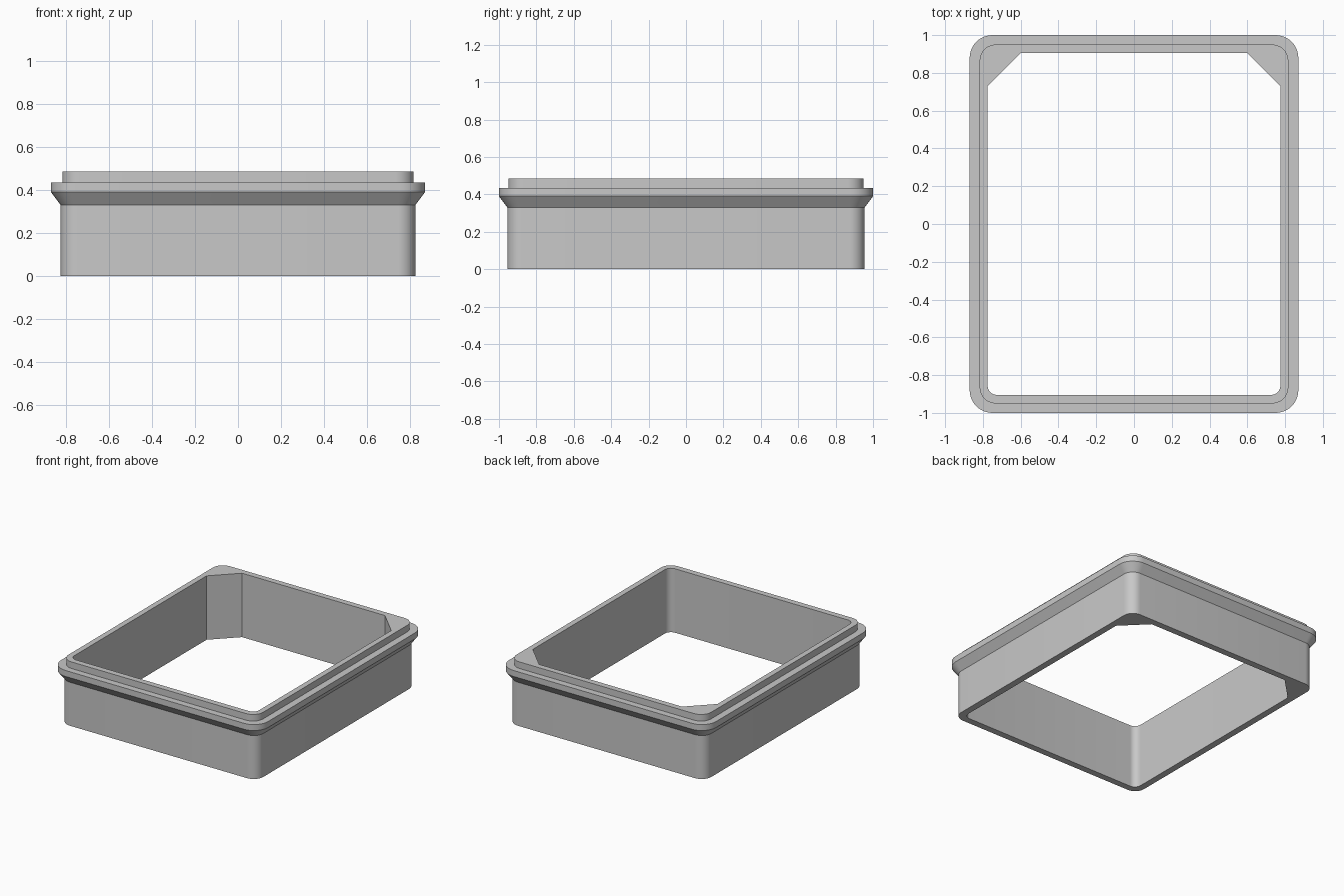
import bpy, bmesh, math
from math import cos, sin, pi

SEGMENTS = 10  # steps round each corner

if "Cube" in bpy.data.objects:
    bpy.data.objects.remove(bpy.data.objects["Cube"])

# Single grey material
grey = bpy.data.materials.new("plain_grey")
grey.use_nodes = True
colour = (0.58, 0.58, 0.58, 1)
grey.diffuse_color = colour
grey.node_tree.nodes["Principled BSDF"].inputs["Base Color"].default_value = colour


def outline(hx, hy, radius, back_cut=0):
    """Rounded rectangle; back_cut replaces the rear arcs with straight chamfers."""
    points = []
    for quarter, (sx, sy) in enumerate([(1, 1), (-1, 1), (-1, -1), (1, -1)]):
        chamfer = back_cut and sy > 0
        r = back_cut if chamfer else radius
        cx, cy = sx * (hx - r), sy * (hy - r)
        a0, a1 = quarter * pi / 2, (quarter + 1) * pi / 2
        for i in range(SEGMENTS + 1):
            t = i / SEGMENTS
            if chamfer:
                dx = cos(a0) * (1 - t) + cos(a1) * t
                dy = sin(a0) * (1 - t) + sin(a1) * t
            else:
                dx, dy = cos(a0 + t * pi / 2), sin(a0 + t * pi / 2)
            points.append((cx + r * dx, cy + r * dy))
    return points


body = outline(0.825, 0.955, 0.08)
flange = outline(0.87, 1.0, 0.12)
lip = outline(0.817, 0.95, 0.085)
opening = outline(0.775, 0.905, 0.05, back_cut=0.175)

# Closed section: up the outside, over the lip, down the opening
section = [(body, 0), (body, 0.33), (flange, 0.39), (flange, 0.435),
           (lip, 0.435), (lip, 0.485), (opening, 0.485), (opening, 0)]

bm = bmesh.new()
rings = [[bm.verts.new((x, y, z)) for x, y in pts] for pts, z in section]
for k, lower in enumerate(rings):
    upper = rings[(k + 1) % len(rings)]
    for i in range(len(lower)):
        j = (i + 1) % len(lower)
        bm.faces.new((lower[i], lower[j], upper[j], upper[i]))
bmesh.ops.recalc_face_normals(bm, faces=bm.faces)

mesh = bpy.data.meshes.new("flanged_frame")
bm.to_mesh(mesh)
bm.free()
mesh.materials.append(grey)
frame = bpy.data.objects.new("flanged_frame", mesh)
bpy.context.collection.objects.link(frame)

# Smooth corners, crisp edges
bpy.ops.object.select_all(action="DESELECT")
frame.select_set(True)
bpy.context.view_layer.objects.active = frame
bpy.ops.object.shade_smooth_by_angle(angle=math.radians(25))
